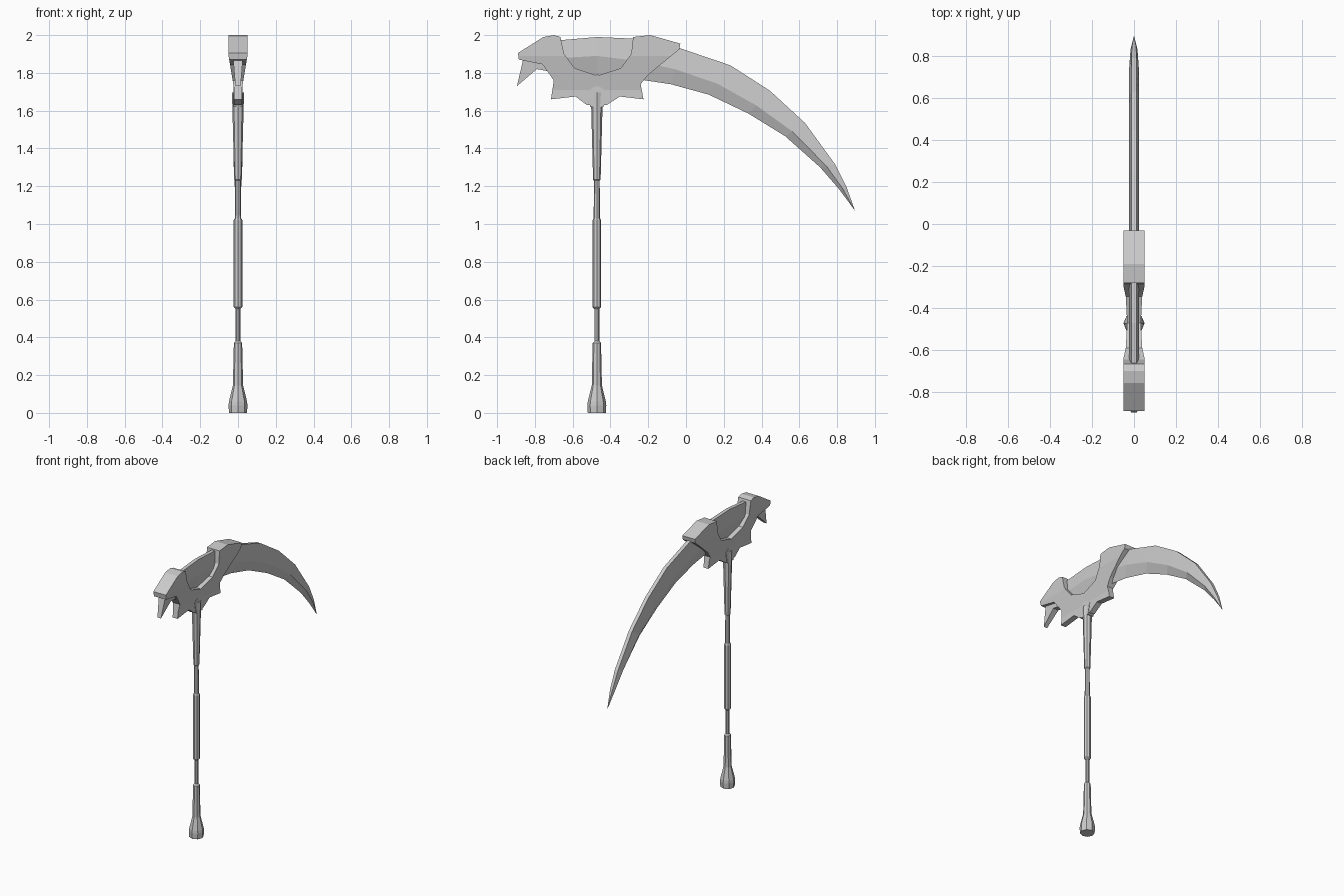
import bpy, bmesh
from math import cos, sin, pi

if "Cube" in bpy.data.objects:
    bpy.data.objects.remove(bpy.data.objects["Cube"])

SHAFT_Y = -0.472


def finish(bm, name, mirror=False):
    bmesh.ops.remove_doubles(bm, verts=bm.verts, dist=0.0005)
    bmesh.ops.recalc_face_normals(bm, faces=bm.faces)
    me = bpy.data.meshes.new(name)
    bm.to_mesh(me)
    bm.free()
    ob = bpy.data.objects.new(name, me)
    bpy.context.collection.objects.link(ob)
    if mirror:
        ob.modifiers.new("Mirror", "MIRROR").use_axis[0] = True
    return ob


def loft(name, rings):
    """Skin a list of equal-length rings and cap both ends."""
    bm = bmesh.new()
    loops = [[bm.verts.new(p) for p in ring] for ring in rings]
    n = len(loops[0])
    for a, b in zip(loops, loops[1:]):
        for i in range(n):
            j = (i + 1) % n
            bm.faces.new((a[i], a[j], b[j], b[i]))
    bm.faces.new(loops[0])
    bm.faces.new(loops[-1])
    return finish(bm, name)


def plate(name, outline, half, cuts=(), rim=0.0, recess=0.0):
    """Symmetric plate in the yz plane; half(z) is the half thickness."""
    bm = bmesh.new()
    face = bm.faces.new([bm.verts.new((0, y, z)) for y, z in outline])
    if rim:
        bmesh.ops.inset_region(bm, faces=[face], thickness=rim, use_even_offset=True)
        for v in bm.verts:
            if not v.is_boundary:
                v.co.x = -recess
    bmesh.ops.triangulate(bm, faces=bm.faces)
    for z in cuts:
        bmesh.ops.bisect_plane(bm, geom=bm.verts[:] + bm.edges[:] + bm.faces[:],
                               plane_co=(0, 0, z), plane_no=(0, 0, 1))
    for v in bm.verts:
        v.co.x += half(v.co.z)
    edges = [e for e in bm.edges if e.is_boundary]
    new = bmesh.ops.extrude_edge_only(bm, edges=edges)["geom"]
    for v in new:
        if isinstance(v, bmesh.types.BMVert):
            v.co.x = 0
    return finish(bm, name, mirror=True)


# Turned shaft with pommel and grip: (z, radius)
shaft = [(0, .048), (.04, .05), (.06, .048), (.145, .027), (.37, .022), (.38, .013),
         (.55, .013), (.56, .023), (1.02, .023), (1.03, .017), (1.23, .015),
         (1.235, .02), (1.62, .03), (1.695, .032)]
loft("shaft", [[(r * cos(i * pi / 4), SHAFT_Y + r * sin(i * pi / 4), z) for i in range(8)]
               for z, r in shaft])

# Curved blade: spine y, z, edge y, z, ridge position from edge, thickness scale
stations = [(-.70, 1.97, -.70, 1.80, .45, 1), (-.47, 1.99, -.47, 1.79, .5, 1),
            (-.25, 1.98, -.28, 1.77, .45, 1), (-.03, 1.93, -.08, 1.74, .42, 1),
            (.235, 1.84, .12, 1.685, .38, 1), (.445, 1.705, .33, 1.585, .36, 1),
            (.63, 1.535, .525, 1.465, .36, 1), (.79, 1.315, .71, 1.30, .42, .95),
            (.85, 1.195, .81, 1.185, .45, .7), (.895, 1.07, .895, 1.07, .5, 0)]
rings = []
for sy, sz, ey, ez, f, t in stations:
    ry, rz = ey + (sy - ey) * f, ez + (sz - ez) * f
    rings.append([(.013 * t, sy, sz), (.024 * t, ry, rz), (0, ey, ez),
                  (-.024 * t, ry, rz), (-.013 * t, sy, sz)])
loft("blade", rings)

# Winged guard holding the blade, thick on top and thin below, with raised rim
guard = [(-.89, 1.905), (-.755, 1.99), (-.70, 2.0), (-.665, 1.99), (-.645, 1.90),
         (-.59, 1.825), (-.47, 1.785), (-.345, 1.825), (-.29, 1.90), (-.28, 1.99),
         (-.19, 2.0), (-.03, 1.955), (-.035, 1.925), (-.20, 1.79), (-.24, 1.74),
         (-.225, 1.66), (-.35, 1.675), (-.42, 1.63), (-.525, 1.63), (-.585, 1.675),
         (-.715, 1.66), (-.70, 1.76), (-.76, 1.845), (-.885, 1.87)]
plate("guard", guard, lambda z: .02 + .03 * min(1, max(0, (z - 1.71) / .18)),
      cuts=(1.71, 1.89), rim=.012, recess=.006)

# Pointed socket where the shaft meets the guard
plate("shaft_socket", [(SHAFT_Y - .035, 1.62), (SHAFT_Y + .035, 1.62), (SHAFT_Y + .05, 1.70),
                       (SHAFT_Y, 1.74), (SHAFT_Y - .05, 1.70)], lambda z: .023)

# Rear fang
plate("rear_fang", [(-.895, 1.73), (-.86, 1.88), (-.72, 1.88), (-.735, 1.81), (-.79, 1.82)],
      lambda z: .014 + .012 * (z - 1.73) / .15)
